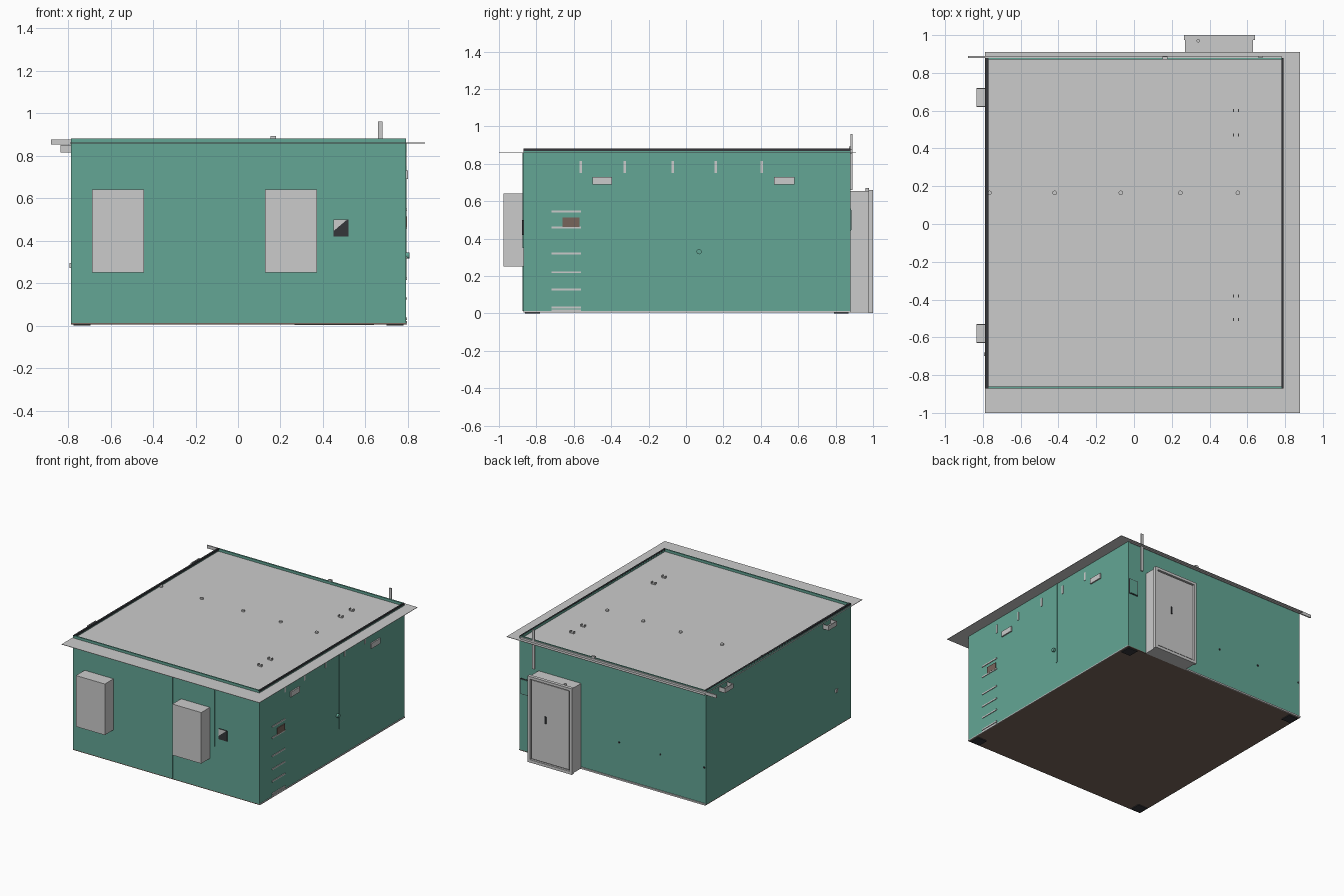
import bpy, bmesh, math
from mathutils import Matrix, Vector


def material(name, rgb):
    m = bpy.data.materials.new(name)
    m.diffuse_color = (*rgb, 1)
    return m


GREEN = material("green_paint", (0.125, 0.38, 0.30))
GREY = material("light_grey", (0.60, 0.60, 0.60))
DARK = material("dark_grey", (0.035, 0.037, 0.042))
BROWN = material("brown", (0.185, 0.13, 0.105))


def finish(name, bm, mat):
    me = bpy.data.meshes.new(name)
    bmesh.ops.recalc_face_normals(bm, faces=bm.faces)
    bm.to_mesh(me)
    bm.free()
    me.materials.append(mat)
    ob = bpy.data.objects.new(name, me)
    bpy.context.collection.objects.link(ob)
    return ob


def boxes(name, mat, *spans):
    """One object made of boxes, each given as (x0, x1, y0, y1, z0, z1)."""
    bm = bmesh.new()
    for x0, x1, y0, y1, z0, z1 in spans:
        mtx = (Matrix.Translation(((x0 + x1) / 2, (y0 + y1) / 2, (z0 + z1) / 2))
               @ Matrix.Diagonal((x1 - x0, y1 - y0, z1 - z0, 1)))
        bmesh.ops.create_cube(bm, size=1, matrix=mtx)
    return finish(name, bm, mat)


def studs(name, mat, points, radius, length, axis="Z"):
    """Short round studs centred on the given points."""
    rot = {"Z": Matrix(), "Y": Matrix.Rotation(math.pi / 2, 4, "X"),
           "X": Matrix.Rotation(math.pi / 2, 4, "Y")}[axis]
    bm = bmesh.new()
    for p in points:
        bmesh.ops.create_cone(bm, cap_ends=True, segments=12, radius1=radius, radius2=radius,
                              depth=length, matrix=Matrix.Translation(p) @ rot)
    return finish(name, bm, mat)


X0, X1, Y0, Y1 = -0.785, 0.79, -0.87, 0.88   # outer faces of the cabin
T = 0.01                                      # wall thickness
TOP = 0.88

# Cabin shell
boxes("front_wall", GREEN, (X0, X1, Y0, Y0 + T, 0.012, TOP))
boxes("back_wall", GREEN, (X0, X1, Y1 - T, Y1, 0.012, TOP))
boxes("left_wall", GREEN, (X0, X0 + T, Y0 + T, Y1 - T, 0.012, TOP))
boxes("right_wall", GREEN, (X1 - T, X1, Y0 + T, Y1 - T, 0.012, TOP))
boxes("floor", BROWN, (X0, X1, Y0, Y1, 0.006, 0.012))
boxes("roof_sheet", GREY, (-0.79, 0.88, -1.0, 0.91, 0.858, 0.861))

# Dark sealing strips along the side rims
boxes("rim_seals", DARK, (X1 - T, X1 + 0.002, Y0, Y1, 0.869, 0.8805),
      (X0, X0 + T + 0.004, Y0, Y1, 0.869, 0.8815))

# Dark corner feet under the floor
boxes("corner_feet", DARK, *[(x - 0.04, x + 0.04, y - 0.04, y + 0.04, 0, 0.007)
                             for x in (X0 + 0.05, X1 - 0.05) for y in (Y0 + 0.05, Y1 - 0.05)])

# Bottom skirting on back and right sides
boxes("skirting", GREY, (X0, 0.27, Y1, Y1 + 0.008, 0.006, 0.018),
      (X1, X1 + 0.005, Y0, Y1, 0.006, 0.014))

# Front cabinets
for i, x in enumerate((-0.565, 0.25)):
    boxes(f"front_cabinet_{i + 1}", GREY, (x - 0.122, x + 0.122, -0.975, Y0, 0.25, 0.64))

# Front vent: dark plate with a grey corner flap
boxes("front_vent", DARK, (0.45, 0.52, Y0 - 0.006, Y0, 0.42, 0.50))
bm = bmesh.new()
bm.faces.new([bm.verts.new((x, Y0 - 0.0075, z))
              for x, z in ((0.45, 0.445), (0.515, 0.50), (0.45, 0.50))])
finish("vent_flap", bm, GREY)

# Wall seams
boxes("front_seams", GREEN, (0.052, 0.058, Y0 - 0.003, Y0, 0.012, 0.858),
      (0.407, 0.413, Y0 - 0.003, Y0, 0.35, 0.858))
boxes("right_conduit", GREEN, (X1, X1 + 0.004, 0.09, 0.105, 0.22, 0.858))
studs("right_knob", GREEN, [(X1 + 0.008, 0.07, 0.33)], 0.014, 0.018, "X")

# Ladder rungs, brown hatch, lamp boxes and slots on the right wall
boxes("ladder_rungs", GREY, *[(X1, X1 + 0.005, -0.72, -0.562, z - 0.005, z + 0.005)
                              for z in (0.016, 0.032, 0.128, 0.22, 0.32, 0.46, 0.545)])
boxes("hatch", BROWN, (X1, X1 + 0.006, -0.66, -0.57, 0.463, 0.513))
boxes("right_lamp_boxes", GREY, (X1, X1 + 0.01, -0.50, -0.395, 0.69, 0.73),
      (X1, X1 + 0.01, 0.47, 0.58, 0.69, 0.73))
boxes("right_slots", GREY, *[(X1, X1 + 0.003, y - 0.007, y + 0.007, 0.75, 0.815)
                             for y in (-0.562, -0.327, -0.07, 0.16, 0.405)])

# Open trays on the left wall
for i, y in enumerate((-0.58, 0.67)):
    boxes(f"left_tray_{i + 1}", GREY,
          (-0.835, X0, y - 0.05, y + 0.05, 0.815, 0.820),
          (-0.835, -0.830, y - 0.05, y + 0.05, 0.815, 0.85),
          (-0.835, X0, y - 0.05, y - 0.045, 0.815, 0.85),
          (-0.835, X0, y + 0.045, y + 0.05, 0.815, 0.85))
boxes("left_socket", GREY, (-0.794, X0, -0.70, -0.68, 0.27, 0.295))

# Back door box: frame, recessed leaf, handle, roof knob
boxes("door_box", GREY, (0.27, 0.63, Y1, 0.985, 0.006, 0.655))
boxes("door_frame", GREY, (0.265, 0.285, 0.975, 1.0, 0.003, 0.66),
      (0.618, 0.64, 0.975, 1.0, 0.003, 0.66),
      (0.285, 0.618, 0.975, 1.0, 0.64, 0.66),
      (0.285, 0.618, 0.975, 1.0, 0.003, 0.025))
boxes("door_leaf", GREY, (0.292, 0.611, 0.985, 0.993, 0.032, 0.633))
boxes("door_handle", DARK, (0.485, 0.495, 0.993, 0.999, 0.33, 0.385))
studs("door_roof_knob", GREY, [(0.34, 0.97, 0.662)], 0.009, 0.016)

# Back rail, vertical post and small cap
boxes("back_rail", GREY, (-0.88, 0.78, Y1, Y1 + 0.009, 0.852, 0.876))
boxes("back_post", GREY, (0.66, 0.68, Y1, Y1 + 0.009, 0.66, 0.96))
boxes("back_cap", GREY, (0.152, 0.178, Y1 - 0.008, Y1 + 0.006, 0.876, 0.893))

# Framed meter panel beside the door
boxes("meter_frame", DARK, (0.705, 0.785, Y1, Y1 + 0.003, 0.44, 0.56))
boxes("meter_panel", GREEN, (0.711, 0.779, Y1, Y1 + 0.006, 0.446, 0.554))

# Small dark bolts on the back wall
studs("back_bolts", DARK, [(-0.4, Y1, 0.29), (-0.77, Y1, 0.29), (-0.05, Y1, 0.29)],
      0.007, 0.006, "Y")

# Roof studs and U-shaped clips
studs("roof_studs", GREY, [(x, 0.165, 0.866) for x in (-0.765, -0.42, -0.07, 0.245, 0.55)],
      0.012, 0.012)
clips = []
for y in (-0.505, -0.38, 0.47, 0.60):
    clips += [(0.523, 0.529, y - 0.008, y + 0.008, 0.861, 0.878),
              (0.551, 0.557, y - 0.008, y + 0.008, 0.861, 0.878),
              (0.523, 0.557, y - 0.008, y + 0.008, 0.861, 0.865)]
boxes("roof_clips", GREY, *clips)
